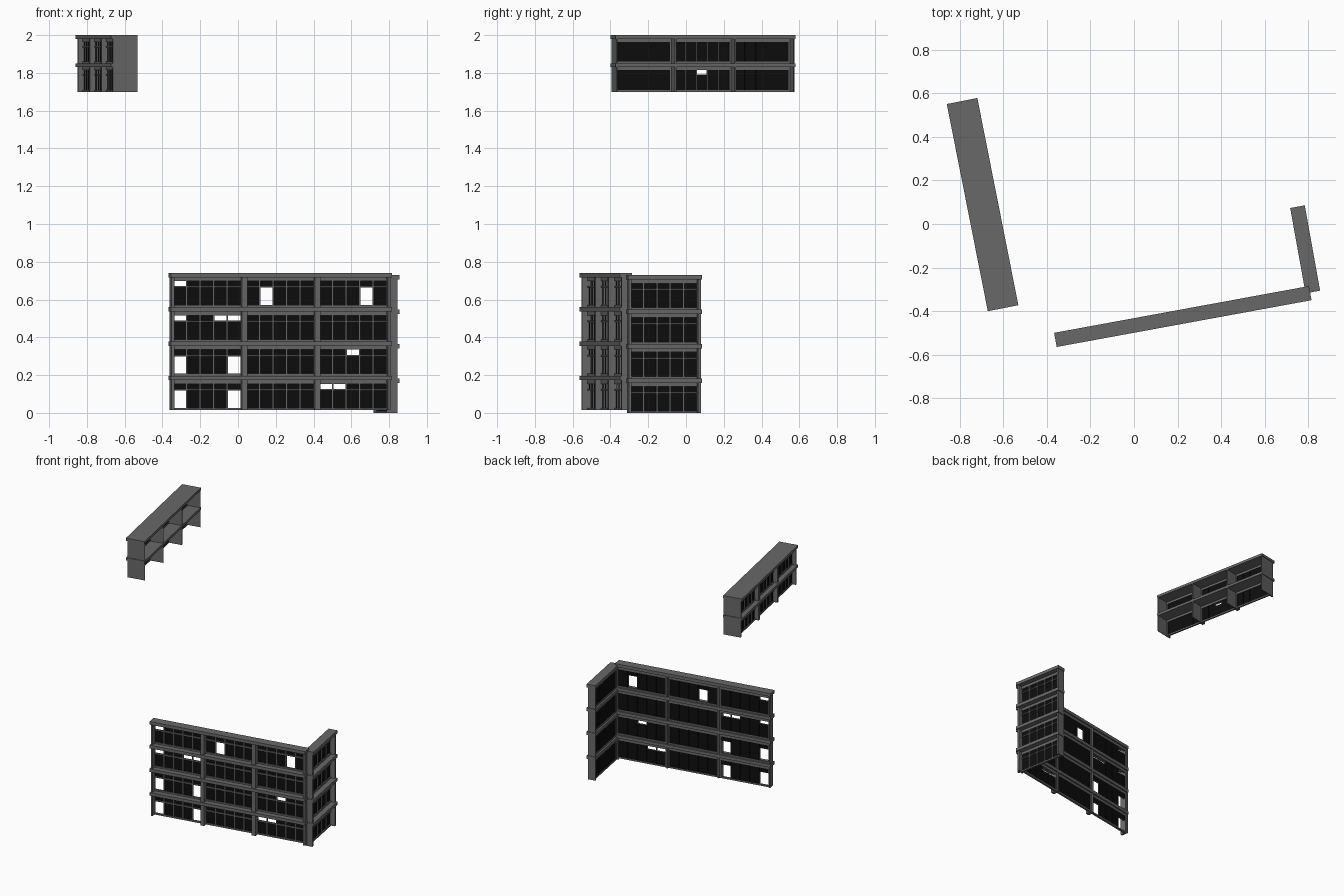
import bpy, bmesh, math
from mathutils import Matrix, Vector

cube = bpy.data.objects.get("Cube")
if cube:
    bpy.data.objects.remove(cube, do_unlink=True)


def material(name, value):
    m = bpy.data.materials.new(name)
    m.use_nodes = True
    colour = (value, value, value, 1)
    m.diffuse_color = colour
    bsdf = m.node_tree.nodes["Principled BSDF"]
    bsdf.inputs["Base Color"].default_value = colour
    bsdf.inputs["Roughness"].default_value = 0.8
    return m


CONCRETE = material("dark grey concrete", 0.14)
GLASS = material("black glass", 0.004)


def boxes(name, spans, place, mat):
    """One object made of boxes, each given as (u0, u1, v0, v1, z0, z1)."""
    bm = bmesh.new()
    for u0, u1, v0, v1, z0, z1 in spans:
        centre = Vector(((u0 + u1) / 2, (v0 + v1) / 2, (z0 + z1) / 2))
        size = Matrix.Diagonal((u1 - u0, v1 - v0, z1 - z0, 1))
        bmesh.ops.create_cube(bm, size=1, matrix=Matrix.Translation(centre) @ size)
    mesh = bpy.data.meshes.new(name)
    bm.to_mesh(mesh)
    bm.free()
    mesh.materials.append(mat)
    ob = bpy.data.objects.new(name, mesh)
    ob.matrix_world = place
    bpy.context.collection.objects.link(ob)


def facade(name, origin, angle, length, depth, bays, floors, h, missing, s=1.0):
    """Wall section: u runs along the front, v runs inward, z is up.
    missing holds (floor, bay, row, pane) of absent panes."""
    place = Matrix.Translation(origin) @ Matrix.Rotation(math.radians(angle), 4, "Z")
    top = floors * h
    bay = length / bays
    half, front = 0.015 * s, 0.030 * s      # half pillar width, window wall front
    glass, back = 0.038 * s, 0.045 * s
    bar = 0.004 * s
    thin = 0.005 * s

    # Pillars in front, thin partitions behind
    pillars, partitions = [], []
    for i in range(bays + 1):
        u = i * bay
        pillars.append((max(u - half, 0), min(u + half, length), 0, back, 0, top - 0.005))
        partitions.append((max(u - thin, 0), min(u + thin, length), back, depth, 0, top - 0.005))

    ledges, spandrels, frames, panes = [], [], [], []
    for f in range(floors):
        z = f * h
        sill, bar_z, head = z + 0.06 * h, z + 0.59 * h, z + 0.76 * h
        # Floor slab that juts out as a ledge
        ledges.append((-0.005, length + 0.005, -0.01, depth, z + 0.87 * h, z + h))
        for b in range(bays):
            u0, u1 = b * bay + half, (b + 1) * bay - half
            spandrels.append((u0, u1, front, back, z, sill))
            spandrels.append((u0, u1, front, back, head, z + 0.9 * h))
            frames.append((u0, u1, front, glass, bar_z - bar, bar_z + bar))
            step = (u1 - u0) / 5
            for p in range(5):
                left = u0 + p * step
                if p:
                    frames.append((left - bar, left + bar, front, glass, sill, head))
                for row, (a, c) in enumerate(((sill, bar_z), (bar_z, head))):
                    if (f, b, row, p) not in missing:
                        panes.append((left + bar / 4, left + step - bar / 4,
                                      glass, glass + 0.003, a, c))

    boxes(name + "_pillars", pillars, place, CONCRETE)
    boxes(name + "_partitions", partitions, place, CONCRETE)
    boxes(name + "_floor_ledges", ledges, place, CONCRETE)
    boxes(name + "_spandrels", spandrels, place, CONCRETE)
    boxes(name + "_window_frames", frames, place, CONCRETE)
    boxes(name + "_window_panes", panes, place, GLASS)


# Long four-storey wall (row 0 is the tall panes, row 1 the top lights)
gaps = {(0, 0, 0, 0), (0, 0, 0, 4), (0, 2, 1, 0), (0, 2, 1, 1),
        (1, 0, 0, 0), (1, 0, 0, 4), (1, 2, 1, 2),
        (2, 0, 1, 0), (2, 0, 1, 3), (2, 0, 1, 4),
        (3, 0, 1, 0), (3, 1, 0, 1), (3, 2, 0, 3)}
facade("long_wall", (-0.352, -0.554, 0.015), 10.4, 1.18, 0.056, 3, 4, 0.1815, gaps)

# Short return wall on the side
facade("side_wall", (0.844, -0.303, 0), 100.2, 0.388, 0.058, 1, 4, 0.1825, set())

# Raised two-storey block, open at its back
facade("upper_block", (-0.849, 0.548, 1.70), -78.8, 0.96, 0.133, 3, 2, 0.15,
       {(0, 1, 1, 2)}, 0.81)
